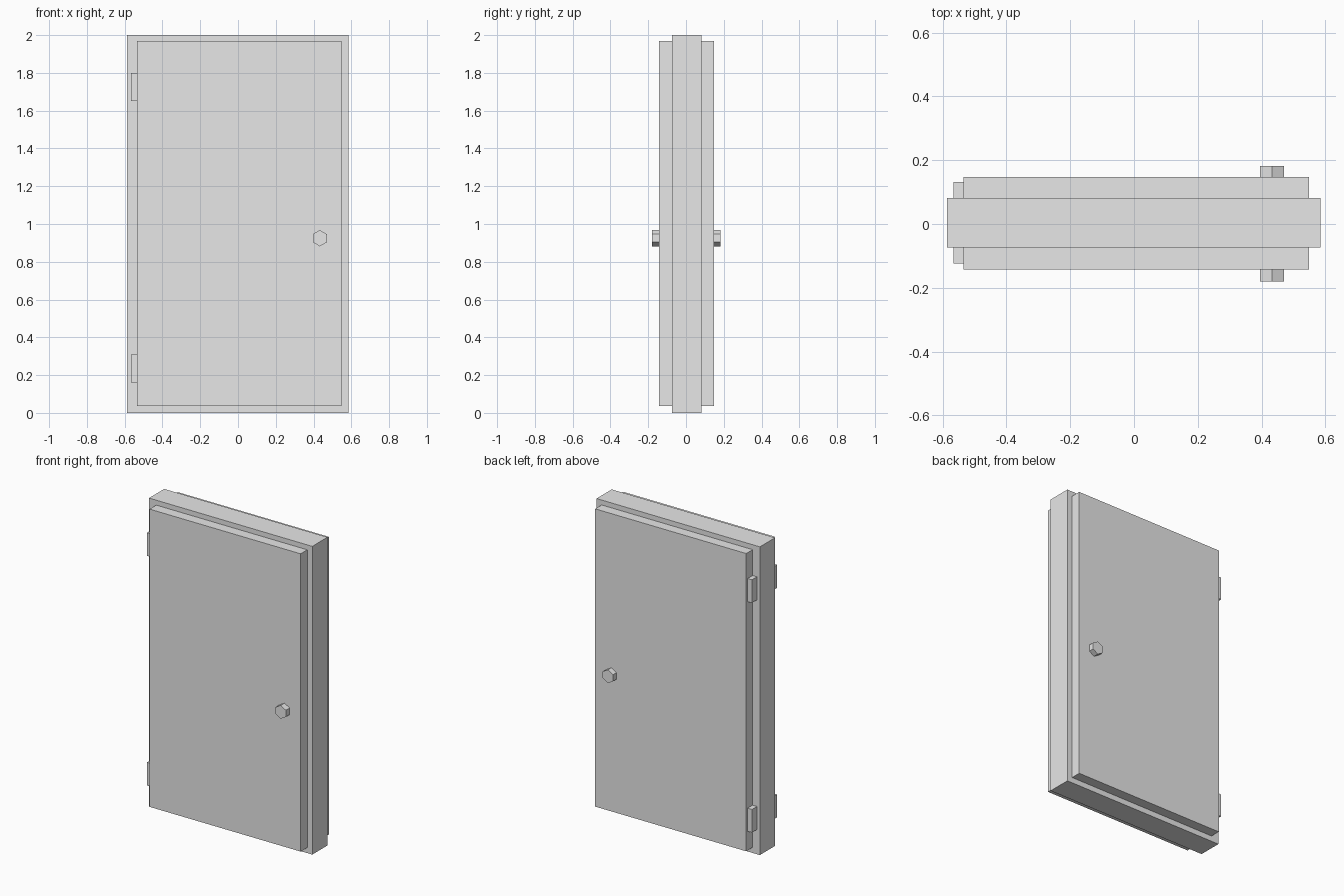
import bpy
import bmesh
import math
from mathutils import Matrix, Vector

if "Cube" in bpy.data.objects:
    bpy.data.objects.remove(bpy.data.objects["Cube"], do_unlink=True)

# Single plain grey
GREY = (0.8, 0.8, 0.8, 1)
grey = bpy.data.materials.new("light_grey")
grey.use_nodes = True
grey.diffuse_color = GREY
grey.node_tree.nodes["Principled BSDF"].inputs["Base Color"].default_value = GREY


def add_object(name, bm):
    mesh = bpy.data.meshes.new(name)
    bmesh.ops.recalc_face_normals(bm, faces=bm.faces)
    bm.to_mesh(mesh)
    bm.free()
    mesh.materials.append(grey)
    obj = bpy.data.objects.new(name, mesh)
    bpy.context.scene.collection.objects.link(obj)


def box(name, x, y, z):
    """Box spanning the given (low, high) range on each axis."""
    low, high = (Vector(corner) for corner in zip(x, y, z))
    bm = bmesh.new()
    place = Matrix.Translation((low + high) / 2) @ Matrix.Diagonal((*(high - low), 1))
    bmesh.ops.create_cube(bm, size=1, matrix=place)
    add_object(name, bm)


def knob(name, y):
    """Six-sided knob along y with a corner pointing up."""
    bm = bmesh.new()
    centre = Vector((0.433, sum(y) / 2, 0.925))
    place = (Matrix.Translation(centre) @ Matrix.Rotation(math.pi / 2, 4, "X")
             @ Matrix.Rotation(math.pi / 2, 4, "Z"))
    bmesh.ops.create_cone(bm, cap_ends=True, segments=6, radius1=0.043,
                          radius2=0.043, depth=y[1] - y[0], matrix=place)
    # Make sure a corner, not a flat, is at the top
    top = max(v.co.z for v in bm.verts) - centre.z
    if top < 0.042:
        bmesh.ops.rotate(bm, verts=bm.verts, cent=centre,
                         matrix=Matrix.Rotation(math.pi / 6, 3, "Y"))
    add_object(name, bm)


# Solid frame slab
box("frame", (-0.587, 0.585), (-0.074, 0.081), (0, 2))

# Each face: door panel, knob and two hinges on the model's right edge
SIDES = {
    "front": ((-0.142, -0.074), (-0.181, -0.142), (-0.124, -0.073)),
    "back": ((0.081, 0.147), (0.147, 0.182), (0.080, 0.132)),
}
for side, (panel_y, knob_y, hinge_y) in SIDES.items():
    box(side + "_door_panel", (-0.535, 0.549), panel_y, (0.036, 1.968))
    knob(side + "_knob", knob_y)
    for level, z in (("lower", 0.16), ("upper", 1.65)):
        box(f"{side}_{level}_hinge", (-0.566, -0.505), hinge_y, (z, z + 0.15))
